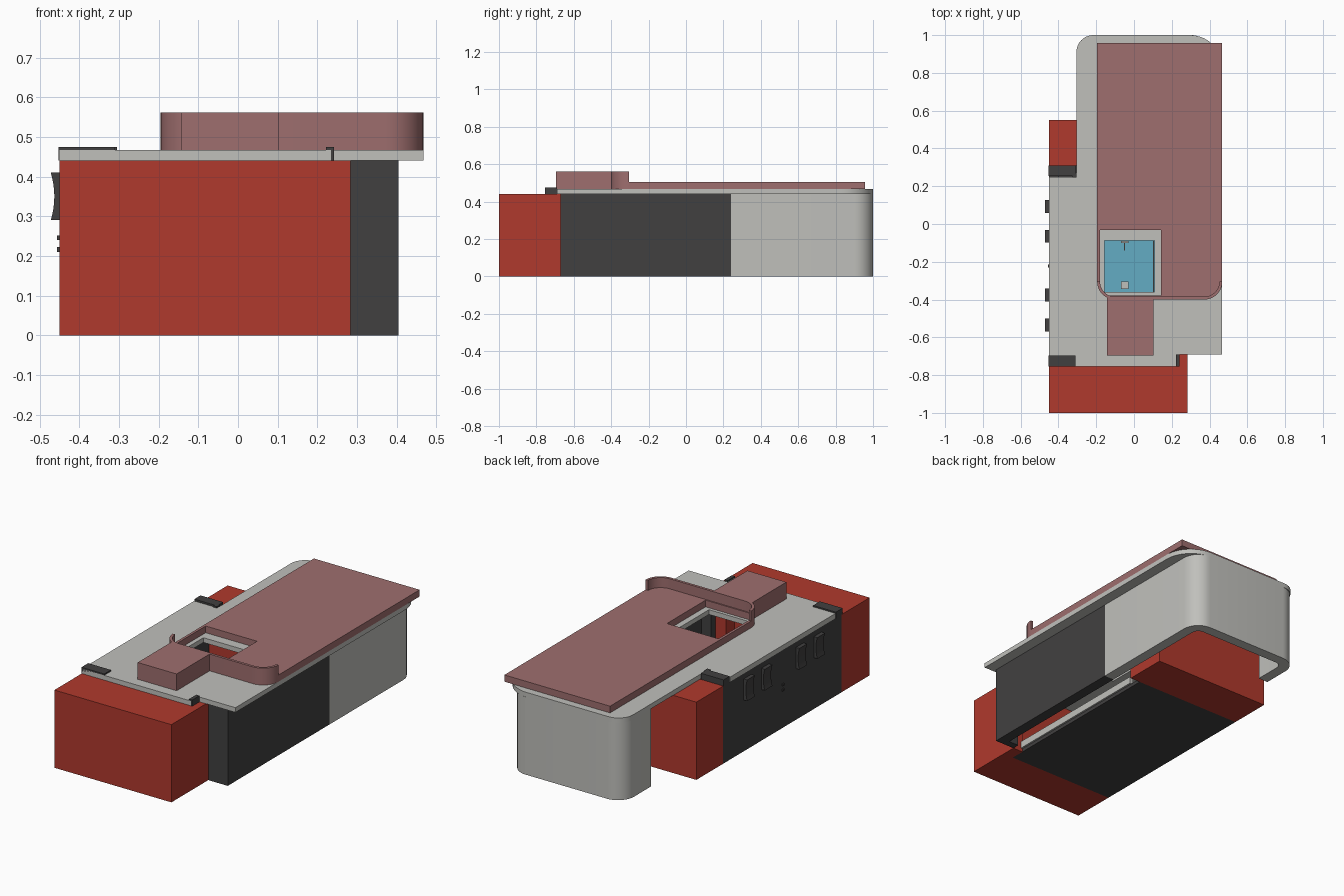
import bpy, bmesh, math
from mathutils import Vector

if "Cube" in bpy.data.objects:
    bpy.data.objects.remove(bpy.data.objects["Cube"])


def material(name, rgb):
    m = bpy.data.materials.new(name)
    m.diffuse_color = (*rgb, 1)
    m.use_nodes = True
    m.node_tree.nodes["Principled BSDF"].inputs["Base Color"].default_value = m.diffuse_color
    return m


RED = material("brick red", (0.434, 0.041, 0.026))
DARK = material("charcoal", (0.053, 0.051, 0.051))
GREY = material("pale concrete", (0.527, 0.527, 0.50))
PINK = material("dusty pink", (0.342, 0.156, 0.156))
BLUE = material("water blue", (0.127, 0.413, 0.546))


def rounded(corners, steps=10):
    """Outline from (x, y) or (x, y, radius) corners; radii suit right angles."""
    out = []
    n = len(corners)
    for i, c in enumerate(corners):
        p = Vector(c[:2])
        if len(c) == 2:
            out.append(p)
            continue
        u = (Vector(corners[i - 1][:2]) - p).normalized()
        v = (Vector(corners[(i + 1) % n][:2]) - p).normalized()
        r = c[2]
        for k in range(steps + 1):
            t = math.pi / 2 * k / steps
            out.append(p + (u + v - v * math.cos(t) - u * math.sin(t)) * r)
    return out


def prism(name, outline, z0, z1, mat, smooth=False):
    bm = bmesh.new()
    face = bm.faces.new([bm.verts.new((p[0], p[1], z0)) for p in outline])
    top = bmesh.ops.extrude_face_region(bm, geom=[face])["geom"]
    bmesh.ops.translate(bm, vec=(0, 0, z1 - z0),
                        verts=[g for g in top if isinstance(g, bmesh.types.BMVert)])
    bmesh.ops.recalc_face_normals(bm, faces=bm.faces)
    mesh = bpy.data.meshes.new(name)
    bm.to_mesh(mesh)
    bm.free()
    obj = bpy.data.objects.new(name, mesh)
    bpy.context.collection.objects.link(obj)
    mesh.materials.append(mat)
    if smooth:
        activate(obj)
        bpy.ops.object.shade_smooth_by_angle(angle=math.radians(30))
    return obj


def activate(obj):
    bpy.ops.object.select_all(action='DESELECT')
    obj.select_set(True)
    bpy.context.view_layer.objects.active = obj


def box(name, x0, x1, y0, y1, z0, z1, mat):
    return prism(name, [(x0, y0), (x1, y0), (x1, y1), (x0, y1)], z0, z1, mat)


def cut(obj, x0, x1, y0, y1):
    """Cut a rectangular opening right through an object."""
    cutter = box("opening_cutter", x0, x1, y0, y1, -1, 2, obj.data.materials[0])
    cutter.hide_render = True
    mod = obj.modifiers.new("opening", 'BOOLEAN')
    mod.operation = 'DIFFERENCE'
    mod.solver = 'EXACT'
    mod.object = cutter
    activate(obj)
    bpy.ops.object.modifier_apply(modifier=mod.name)
    bpy.data.objects.remove(cutter)


# red end blocks
prism("front_block", [(-.45, -1), (.283, -1), (.283, -.67), (.22, -.67),
                      (.22, -.75), (-.45, -.75)], 0, .44, RED)
box("back_block", -.45, .283, .31, .55, 0, .44, RED)

# dark middle section: floor, side walls and the short return wall
box("floor", -.45, .22, -.75, .31, 0, .02, DARK)
box("left_wall", -.45, -.40, -.75, .31, .02, .44, DARK)
box("right_wall", .345, .405, -.67, .24, 0, .44, DARK)
box("return_wall", .283, .345, -.67, -.63, 0, .44, DARK)
box("inner_ledge", .21, .23, -.67, .24, .02, .06, GREY)

# pale wall wrapping the back end, with rounded corners
outer = rounded([(.405, .24), (.405, 1, .1), (-.305, 1, .1), (-.305, .75)])
inner = rounded([(.345, .24), (.345, .94, .04), (-.245, .94, .04), (-.245, .75)])
prism("back_wall", outer + inner[::-1], 0, .44, GREY, True)

# pale roof slab with a skylight opening
slab = prism("roof_slab", rounded([
    (-.45, -.755), (.235, -.755), (.235, -.69), (.467, -.69), (.467, 1, .17),
    (-.305, 1, .09), (-.305, .25), (-.45, .25)]), .44, .467, GREY, True)
cut(slab, -.155, .108, -.36, -.088)

# pink upper deck, its raised rim and the entrance box
deck = prism("upper_deck", rounded([
    (-.195, -.40, .1), (.467, -.40, .1), (.467, .958), (-.195, .958)]),
    .467, .505, PINK, True)
cut(deck, -.18, .142, -.378, -.032)
rim_outer = rounded([(-.195, -.305), (-.195, -.40, .095), (.467, -.40, .095), (.467, -.305)])
rim_inner = rounded([(-.18, -.305), (-.18, -.385, .08), (.452, -.385, .08), (.452, -.305)])
prism("deck_rim", rim_outer + rim_inner[::-1], .467, .562, PINK, True)
box("entrance_box", -.142, .102, -.695, -.387, .467, .562, PINK)

# pool and its small fittings below the skylight
box("pool", -.18, .13, -.38, -.07, .02, .04, BLUE)
box("pool_stool", -.07, -.03, -.345, -.305, .04, .08, GREY)
box("pool_ledge", .10, .106, -.36, -.09, .04, .07, GREY)
box("pool_bar", -.07, -.03, -.10, -.09, .04, .08, GREY)
box("pool_stem", -.052, -.048, -.14, -.10, .04, .06, GREY)

# dark caps on the roof corners
box("front_left_cap", -.452, -.31, -.755, -.695, .44, .475, DARK)
box("back_left_cap", -.452, -.31, .255, .31, .44, .475, DARK)
box("back_cap_hook", -.325, -.305, .245, .27, .44, .475, DARK)
box("front_right_cap", .222, .242, -.755, -.69, .44, .475, DARK)

# window panels on the left wall, hollowed outwards
for i, y in enumerate((.092, -.065, -.375, -.535)):
    face = []
    for k in range(9):
        t = k / 4 - 1
        face.append((-.463 - .009 * t * t, .35 + .06 * t))
    panel = prism(f"window_panel_{i + 1}", [(-.45, .41), (-.45, .29)] + face,
                  y - .034, y + .034, DARK, True)
    # turn the profile upright: (x, z, y) to (x, y, z)
    for v in panel.data.vertices:
        v.co = (v.co.x, v.co.z, v.co.y)
    panel.data.flip_normals()

# small wall buttons
for i, z in enumerate((.21, .24)):
    box(f"wall_button_{i + 1}", -.456, -.45, -.23, -.215, z, z + .012, DARK)
